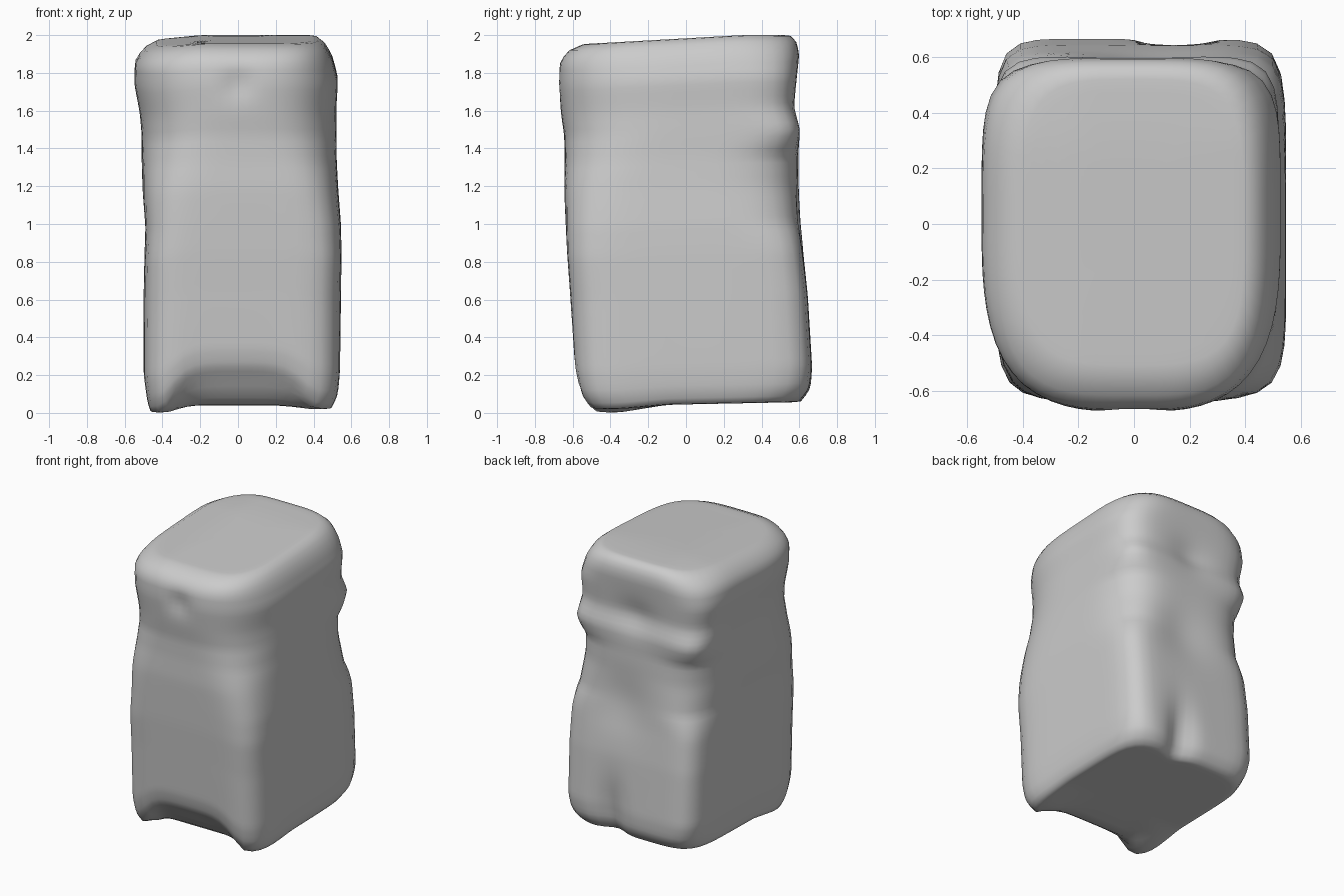
import bpy, bmesh, math

if "Cube" in bpy.data.objects:
    bpy.data.objects.remove(bpy.data.objects["Cube"])

SEG, LEV = 72, 56

# profile rows: height fraction, left, right, front, back, front and back corner squareness
ROWS = [
    (0.00, -.47, .50, -.53, .61, 6.5, 6.0),
    (0.04, -.485, .53, -.57, .66, 7.5, 7.5),
    (0.10, -.50, .54, -.592, .668, 7.5, 9.0),
    (0.30, -.50, .545, -.615, .645, 7.0, 9.0),
    (0.42, -.495, .548, -.63, .622, 7.5, 8.0),
    (0.50, -.49, .545, -.637, .612, 6.5, 4.6),
    (0.60, -.505, .53, -.645, .60, 5.0, 3.8),
    (0.68, -.51, .522, -.642, .595, 3.8, 4.0),
    (0.75, -.51, .522, -.645, .605, 3.2, 8.0),
    (0.81, -.52, .52, -.662, .575, 3.0, 5.5),
    (0.89, -.55, .53, -.678, .588, 3.0, 5.5),
    (0.95, -.545, .50, -.67, .60, 3.2, 4.5),
    (0.985, -.49, .46, -.62, .585, 3.6, 4.2),
    (1.00, -.43, .42, -.54, .555, 3.8, 4.0),
]

def sample(v):
    for p, q in zip(ROWS, ROWS[1:]):
        if v <= q[0]:
            f = (v - p[0]) / (q[0] - p[0])
            return [a + (b - a) * f for a, b in zip(p[1:], q[1:])]
    return ROWS[-1][1:]

def clamp(t):
    return max(0.0, min(1.0, t))

def top_z(x, y):
    return min(2.0, 1.955 + .045 * clamp((y + .5) / .8) - .02 * clamp((-x - .2) / .2))

def bottom_z(x, y):
    z = .045 + .02 * y
    # feet at the front corners, arch between them
    z -= (.036 if x < 0 else .018) * clamp((abs(x) - .27) / .1) * clamp((-y - .1) / .25)
    z += .16 * clamp((-y - .43) / .1) * max(0, 1 - (x / .4) ** 4)
    return max(0.0, z)

def bump(x, z, cx, cz, rx, rz):
    return math.exp(-((x - cx) / rx) ** 2 - ((z - cz) / rz) ** 2)

def point(v, ang):
    xl, xr, yf, yb, nf, nb = sample(v)
    c, s = math.cos(ang), math.sin(ang)
    n = nb if s > 0 else nf
    r = (abs(c) ** n + abs(s) ** n) ** (-1 / n)
    x = c * r * (xr if c > 0 else -xl)
    y = s * r * (yb if s > 0 else -yf)
    z = bottom_z(x, y) * (1 - v) ** 3 + v * top_z(x, y)
    # dents in the front and back
    if s < 0:
        y += .03 * bump(x, z, 0, 1.74, .07, .07) * -s
    else:
        y -= s * (.07 * bump(x, z, .15, .15, .09, .25)
                  + .03 * bump(x, z, .1, 1.0, .2, .2)
                  + .03 * bump(x, z, 0, 1.6, .15, .12))
    return x, y, z

bm = bmesh.new()
angles = [2 * math.pi * i / SEG for i in range(SEG)]
body = [[point(j / LEV, a) for a in angles] for j in range(LEV + 1)]

def cap(ring, height):
    out = []
    for k in (.94, .86, .76, .6, .4, .2):
        out.append([(x * k, y * k, height(x * k, y * k)) for x, y, z in ring])
    return out

loops = cap(body[0], bottom_z)[::-1] + body + cap(body[-1], top_z)
rings = [[bm.verts.new(p) for p in loop] for loop in loops]
for lo, hi in zip(rings, rings[1:]):
    for i in range(SEG):
        k = (i + 1) % SEG
        bm.faces.new((lo[i], lo[k], hi[k], hi[i]))
bm.faces.new(rings[0][::-1])
bm.faces.new(rings[-1])
for f in bm.faces:
    f.smooth = True

mesh = bpy.data.meshes.new("block_body")
bm.to_mesh(mesh)
bm.free()
obj = bpy.data.objects.new("block_body", mesh)
bpy.context.collection.objects.link(obj)

# soften the surface
sm = obj.modifiers.new("soften", 'SMOOTH')
sm.factor = .5
sm.iterations = 2
